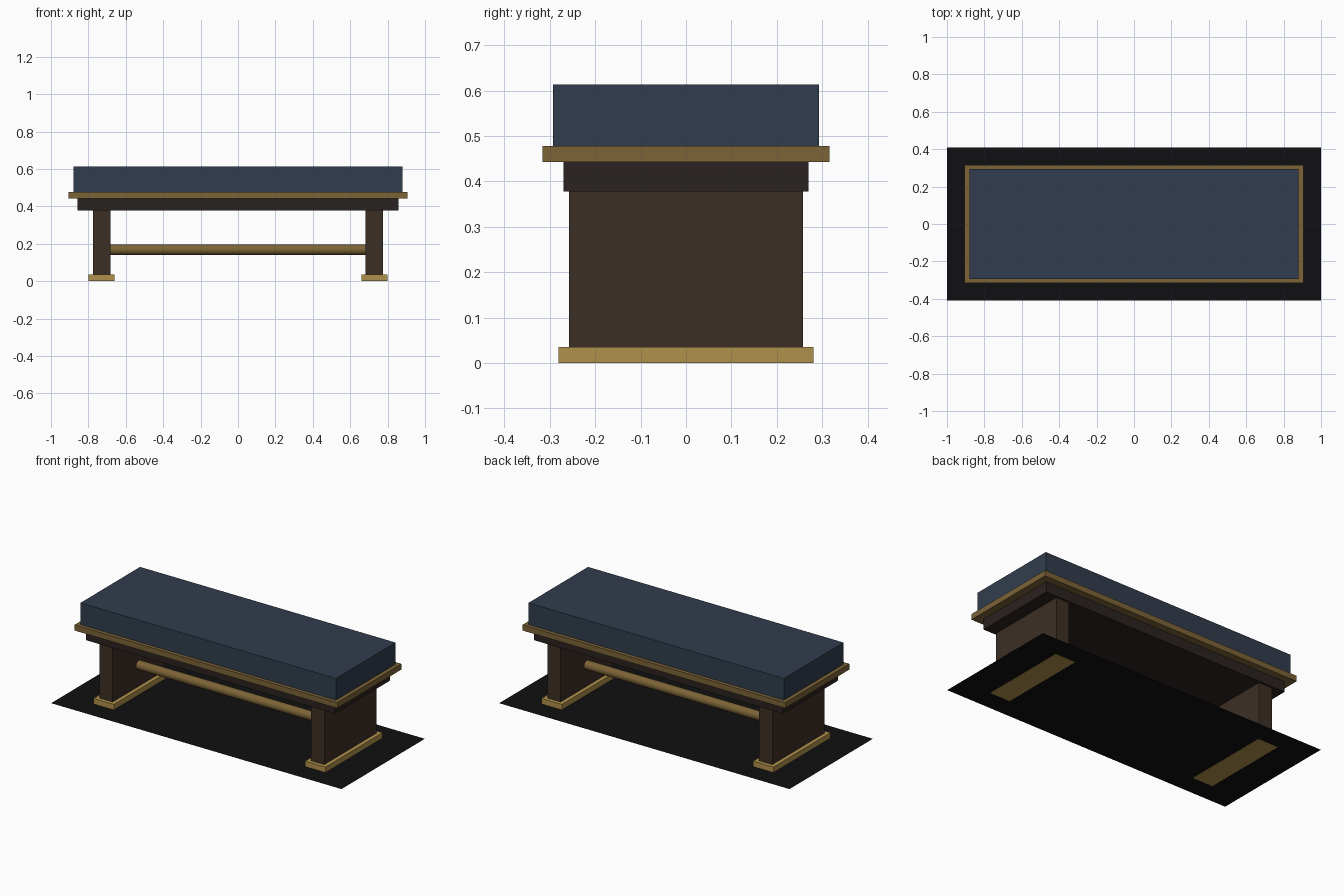
import bpy
import math

cube = bpy.data.objects.get("Cube")
if cube:
    bpy.data.objects.remove(cube, do_unlink=True)


def material(name, rgb, metallic=0.0, roughness=0.6):
    mat = bpy.data.materials.new(name)
    mat.use_nodes = True
    mat.diffuse_color = (*rgb, 1)
    bsdf = next(n for n in mat.node_tree.nodes if n.type == 'BSDF_PRINCIPLED')
    bsdf.inputs["Base Color"].default_value = (*rgb, 1)
    bsdf.inputs["Metallic"].default_value = metallic
    bsdf.inputs["Roughness"].default_value = roughness
    return mat


def box(name, half_x, half_y, bottom, top, mat, x=0):
    """Box given by half widths and its lower and upper heights."""
    bpy.ops.mesh.primitive_cube_add(size=2, location=(x, 0, (bottom + top) / 2))
    obj = bpy.context.object
    obj.name = name
    obj.scale = (half_x, half_y, (top - bottom) / 2)
    bpy.ops.object.transform_apply(location=False, rotation=False, scale=True)
    obj.data.materials.append(mat)
    return obj


fabric = material("blue_fabric", (0.031, 0.046, 0.074), roughness=0.9)
dark_wood = material("dark_wood", (0.023, 0.016, 0.014))
wood = material("brown_wood", (0.045, 0.028, 0.018))
bronze = material("bronze", (0.20, 0.125, 0.037))
brass = material("brass", (0.434, 0.283, 0.072))
black = material("black_mat", (0.005, 0.005, 0.006), roughness=0.9)

# Seat: cushion, projecting trim and recessed apron
box("seat_cushion", 0.88, 0.293, 0.478, 0.613, fabric)
box("seat_trim", 0.905, 0.316, 0.443, 0.478, bronze)
box("seat_apron", 0.857, 0.27, 0.378, 0.443, dark_wood)

# Slab legs with foot plates
for side, sign in (("left", 1), ("right", -1)):
    box(f"{side}_leg", 0.046, 0.258, 0.035, 0.378, wood, x=0.729 * sign)
    box(f"{side}_foot", 0.07, 0.281, 0, 0.035, brass, x=0.729 * sign)

# Round stretcher between the legs
bpy.ops.mesh.primitive_cylinder_add(vertices=32, radius=0.028, depth=1.37,
                                    location=(0, 0, 0.168),
                                    rotation=(0, math.pi / 2, 0))
bar = bpy.context.object
bar.name = "stretcher_bar"
bar.data.materials.append(bronze)
bpy.ops.object.shade_smooth_by_angle(angle=math.radians(40))

# Thin floor mat
bpy.ops.mesh.primitive_plane_add(size=2, location=(0, 0, 0.001))
mat_plane = bpy.context.object
mat_plane.name = "floor_mat"
mat_plane.scale = (1, 0.41, 1)
bpy.ops.object.transform_apply(location=False, rotation=False, scale=True)
mat_plane.data.materials.append(black)
